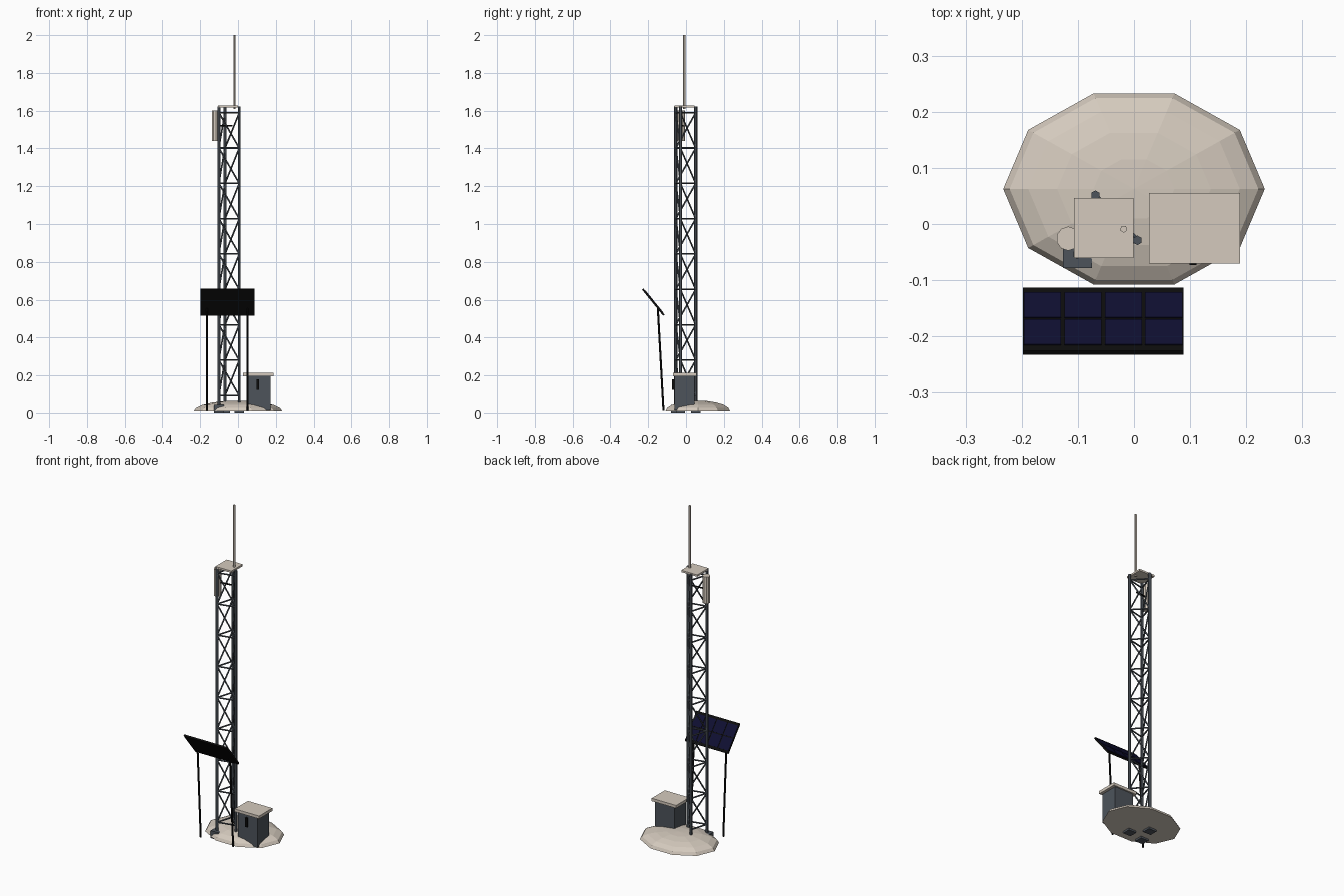
import bpy, bmesh, math
from mathutils import Vector, Matrix

if "Cube" in bpy.data.objects:
    bpy.data.objects.remove(bpy.data.objects["Cube"])


def material(name, rgb):
    m = bpy.data.materials.new(name)
    m.diffuse_color = (*rgb, 1)
    m.use_nodes = True
    m.node_tree.nodes["Principled BSDF"].inputs["Base Color"].default_value = m.diffuse_color
    return m


BEIGE = material("warm beige", (0.66, 0.59, 0.51))
SLATE = material("dark slate", (0.075, 0.088, 0.105))
BLACK = material("black metal", (0.004, 0.004, 0.004))
BLUE = material("cell blue", (0.005, 0.005, 0.032))


def finish(name, bm, mat):
    bmesh.ops.recalc_face_normals(bm, faces=bm.faces)
    me = bpy.data.meshes.new(name)
    bm.to_mesh(me)
    bm.free()
    me.materials.append(mat)
    ob = bpy.data.objects.new(name, me)
    bpy.context.collection.objects.link(ob)
    return ob


def box(name, lo, hi, mat, matrix=None):
    lo, hi = Vector(lo), Vector(hi)
    bm = bmesh.new()
    bmesh.ops.create_cube(bm, size=1)
    bmesh.ops.scale(bm, vec=hi - lo, verts=bm.verts)
    bmesh.ops.translate(bm, vec=(lo + hi) / 2, verts=bm.verts)
    if matrix:
        bm.transform(matrix)
    return finish(name, bm, mat)


def add_rod(bm, a, b, r, sides):
    a, b = Vector(a), Vector(b)
    d = b - a
    m = Matrix.Translation((a + b) / 2) @ d.to_track_quat('Z', 'Y').to_matrix().to_4x4()
    bmesh.ops.create_cone(bm, cap_ends=True, segments=sides, radius1=r, radius2=r,
                          depth=d.length, matrix=m)


def rods(name, spans, r, sides, mat):
    bm = bmesh.new()
    for a, b in spans:
        add_rod(bm, a, b, r, sides)
    return finish(name, bm, mat)


# Ground mound: ten-sided half ellipsoid
bm = bmesh.new()
rings = []
for k in range(5):
    t = math.radians(18 * k)
    rings.append([bm.verts.new((0.233 * math.cos(t) * math.cos(math.radians(36 * i)),
                                0.0625 + 0.179 * math.cos(t) * math.sin(math.radians(36 * i)),
                                0.011 + 0.056 * math.sin(t))) for i in range(10)])
top = bm.verts.new((0, 0.0625, 0.067))
bm.faces.new(rings[0])
for i in range(10):
    j = (i + 1) % 10
    for lo, hi in zip(rings, rings[1:]):
        bm.faces.new((lo[i], lo[j], hi[j], hi[i]))
    bm.faces.new((rings[-1][i], rings[-1][j], top))
finish("ground_mound", bm, BEIGE)

# Lattice tower: three legs, horizontal rings and diagonals
CX, CY, R = -0.0545, -0.0105, 0.0635
legs = [(CX + R * math.cos(math.radians(a)), CY + R * math.sin(math.radians(a)))
        for a in (103, 223, 343)]
rods("tower_legs", [((x, y, 0.01), (x, y, 1.622)) for x, y in legs], 0.0085, 6, SLATE)
levels = [0.093 + 0.187 * k for k in range(9)]
ring_spans, diagonals = [], []
for i in range(3):
    p, q = legs[i], legs[(i + 1) % 3]
    ring_spans += [((*p, z), (*q, z)) for z in levels]
    diagonals += [((*q, z0), (*p, z1)) for z0, z1 in zip(levels, levels[1:])]
rods("tower_rings", ring_spans, 0.0045, 5, SLATE)
rods("tower_diagonals", diagonals, 0.0045, 5, SLATE)

# Footings under the legs
for n, (x, y) in enumerate(legs):
    box(f"footing_{n + 1}", (x - 0.026, y - 0.0245, 0), (x + 0.026, y + 0.0245, 0.045), SLATE)

# Tower top plate, whip mast, drum antenna and its arm
box("top_plate", (-0.107, -0.061, 1.617), (-0.001, 0.046, 1.628), BEIGE)
rods("whip_mast", [((-0.0185, -0.009, 1.61), (-0.0185, -0.009, 2.0))], 0.0068, 5, BEIGE)
rods("drum_antenna", [((-0.117, -0.026, 1.44), (-0.117, -0.026, 1.60))], 0.0215, 10, BEIGE)
rods("antenna_arm", [((-0.117, -0.026, 1.52), (-0.03, -0.016, 1.52))], 0.005, 6, BLACK)

# Equipment cabinet
box("cabinet_body", (0.045, -0.062, 0.016), (0.172, 0.046, 0.198), SLATE)
box("cabinet_roof", (0.027, -0.070, 0.196), (0.189, 0.055, 0.213), BEIGE)
box("cabinet_handle", (0.099, -0.073, 0.125), (0.111, -0.060, 0.18), BLACK)

# Solar panel: local y runs up the slope toward the front, local z is the lit face
low, high = Vector((0, -0.117, 0.518)), Vector((0, -0.229, 0.656))
up = (high - low).normalized()
side = Vector((-1, 0, 0))
nrm = side.cross(up)
L = (high - low).length
M = Matrix.Translation((low + high) / 2 + Vector((-0.055, 0, 0))) @ \
    Matrix((side, up, nrm)).transposed().to_4x4()
box("solar_frame", (-0.143, -L / 2, -0.005), (0.143, L / 2, 0.005), BLACK, M)
bm = bmesh.new()
for c in range(4):
    for r in range(2):
        x, y = (c - 1.5) * 0.072, (r - 0.5) * 0.077
        bmesh.ops.create_cube(bm, size=1, matrix=M @ Matrix.Translation((x, y, 0.005)) @
                              Matrix.Diagonal((0.066, 0.071, 0.004, 1)))
finish("solar_cells", bm, BLUE)

# Solar panel posts
rods("solar_posts", [((x, -0.119, 0.012), (x, -0.149, 0.556)) for x in (-0.164, 0.051)],
     0.0055, 6, BLACK)
